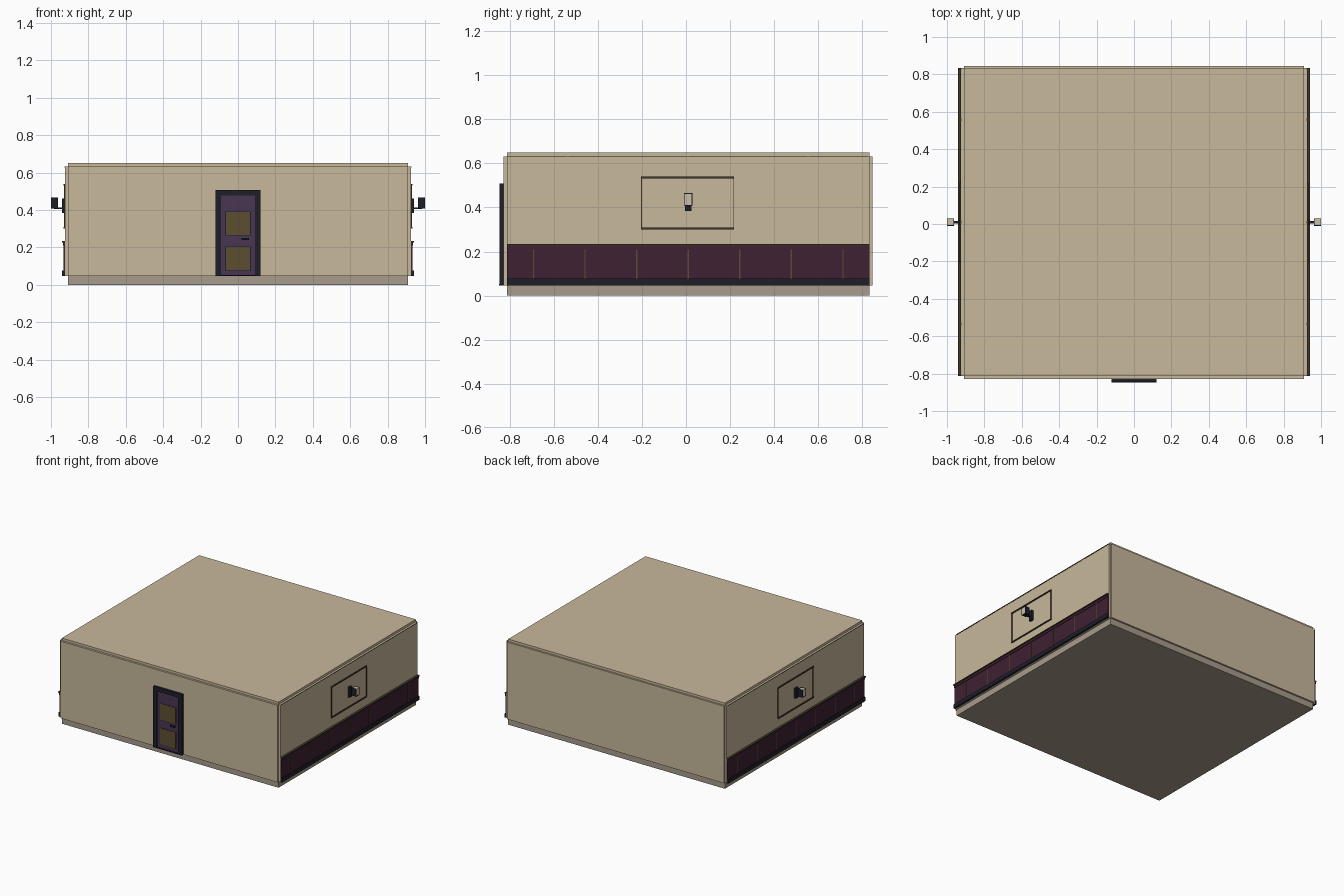
import bpy

cube = bpy.data.objects.get("Cube")
if cube:
    bpy.data.objects.remove(cube, do_unlink=True)


def material(name, *rgb):
    m = bpy.data.materials.new(name)
    m.use_nodes = True
    m.diffuse_color = (*rgb, 1)
    m.node_tree.nodes["Principled BSDF"].inputs["Base Color"].default_value = (*rgb, 1)
    return m


plaster = material("tan plaster", 0.58, 0.48, 0.33)
stone = material("grey floor", 0.39, 0.33, 0.26)
plum = material("plum panelling", 0.05, 0.015, 0.032)
navy = material("dark trim", 0.013, 0.013, 0.023)
violet = material("violet door", 0.065, 0.035, 0.085)
bronze = material("bronze panel", 0.107, 0.076, 0.03)
brown = material("brown rail", 0.05, 0.037, 0.02)
cream = material("cream shade", 0.6, 0.52, 0.4)

CY = 0.01             # centre of the room along y
HX, HY = 0.91, 0.823  # half size of the floor
FLOOR, TOP = 0.047, 0.632
FRONT = CY - HY
WALL = 0.925          # outer face of the side walls


def box(name, mat, x, y, z):
    """Box spanning the given (low, high) ranges."""
    spans = [sorted(r) for r in (x, y, z)]
    bpy.ops.mesh.primitive_cube_add(size=1)
    ob = bpy.context.object
    ob.name = name
    for v in ob.data.vertices:
        v.co = [lo if c < 0 else hi for c, (lo, hi) in zip(v.co, spans)]
    ob.data.materials.append(mat)
    return ob


# Room shell
ends = (FRONT, CY + HY)
box("floor", stone, (-HX, HX), ends, (0, FLOOR))
box("ceiling", plaster, (-HX, HX), ends, (TOP, 0.65))
box("back_wall", plaster, (-HX, HX), (ends[1], 0.846), (FLOOR, TOP))
box("front_wall_right", plaster, (-HX, -0.108), (-0.828, FRONT), (FLOOR, TOP))
box("front_wall_left", plaster, (0.108, HX), (-0.828, FRONT), (FLOOR, TOP))
box("front_wall_header", plaster, (-0.108, 0.108), (-0.828, FRONT), (0.49, TOP))

# Door with frame, sunken panels and handle
for s in (-1, 1):
    box("door_post", navy, (s * 0.09, s * 0.12), (-0.846, -0.81), (FLOOR, 0.508))
box("door_lintel", navy, (-0.09, 0.09), (-0.846, -0.81), (0.478, 0.508))
box("door_threshold", navy, (-0.12, 0.12), (-0.848, -0.81), (FLOOR, 0.052))
box("door_slab", violet, (-0.09, 0.09), (-0.838, -0.815), (0.052, 0.478))
for z in ((0.08, 0.203), (0.267, 0.39)):
    box("door_panel_border", navy, (-0.069, 0.069), (-0.839, -0.837), (z[0] - 0.003, z[1] + 0.003))
    box("door_panel", bronze, (-0.065, 0.065), (-0.84, -0.837), z)
box("door_handle", navy, (0.02, 0.06), (-0.847, -0.837), (0.239, 0.251))

# Both side walls with panelling, picture frame and lamp
for s in (-1, 1):
    def side(name, mat, x, y, z):
        return box(name, mat, (s * x[0], s * x[1]), y, z)

    side("side_wall", plaster, (HX, WALL), ends, (FLOOR, TOP))
    side("wainscot", plum, (WALL, 0.932), ends, (0.07, 0.23))
    side("baseboard", navy, (WALL, 0.94), ends, (FLOOR, 0.077))
    side("chair_rail", brown, (WALL, 0.942), ends, (0.227, 0.235))
    side("rail_moulding", plum, (WALL, 0.936), ends, (0.21, 0.227))
    for i in range(-3, 4):
        y = CY + i * 0.234
        side("batten", bronze, (WALL, 0.934), (y - 0.003, y + 0.003), (0.077, 0.21))

    # Broken trim line under the ceiling
    breaks = [FRONT, CY - 0.547, CY, CY + 0.547, CY + HY]
    for a, b in zip(breaks, breaks[1:]):
        side("ceiling_trim", brown, (WALL, 0.927), (a + 0.007, b - 0.007), (0.628, 0.632))

    # Thin rectangular wall moulding
    for z in (0.305, 0.536):
        side("wall_moulding", brown, (WALL, 0.932), (-0.205, 0.218), (z - 0.004, z + 0.004))
    for y, w in ((-s * 0.212 + CY, 0.002), (s * 0.207 + CY, 0.0008)):
        side("wall_moulding_upright", brown, (WALL, 0.931), (y - w, y + w), (0.305, 0.536))

    # Wall lamp
    side("lamp_plate", navy, (WALL, 0.942), (CY - 0.014, CY + 0.014), (0.383, 0.46))
    side("lamp_arm", navy, (0.94, 0.985), (CY - 0.006, CY + 0.006), (0.405, 0.413))
    side("lamp_shade", cream, (0.966, 0.999), (CY - 0.016, CY + 0.016), (0.412, 0.464))
    for t in (-1, 1):
        side("lamp_cheek", navy, (0.964, 1.0), (CY + t * 0.016, CY + t * 0.02), (0.41, 0.466))
    side("lamp_back", navy, (0.962, 0.966), (CY - 0.02, CY + 0.02), (0.41, 0.466))
    side("lamp_base", navy, (0.964, 1.0), (CY - 0.02, CY + 0.02), (0.408, 0.412))
